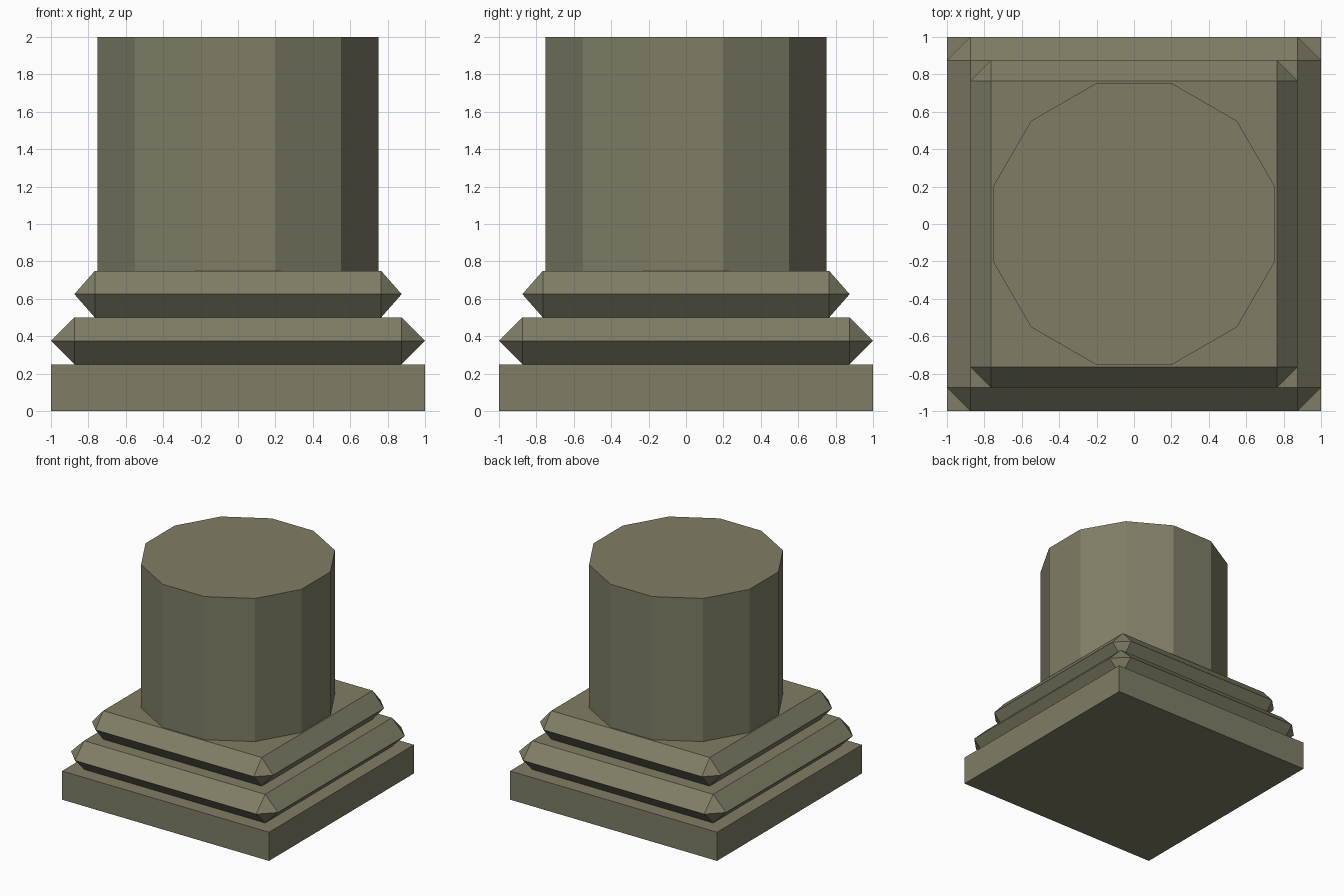
import bpy, bmesh, math

if "Cube" in bpy.data.objects:
    bpy.data.objects.remove(bpy.data.objects["Cube"])

stone = bpy.data.materials.new("olive stone")
stone.diffuse_color = (0.216, 0.205, 0.133, 1)
stone.use_nodes = True
stone.node_tree.nodes["Principled BSDF"].inputs["Base Color"].default_value = stone.diffuse_color


def finish(name, bm):
    bmesh.ops.recalc_face_normals(bm, faces=bm.faces)
    mesh = bpy.data.meshes.new(name)
    bm.to_mesh(mesh)
    bm.free()
    mesh.materials.append(stone)
    obj = bpy.data.objects.new(name, mesh)
    bpy.context.collection.objects.link(obj)


def ring_points(half, chamfer, z):
    """Square outline, with cut corners when chamfer is above zero."""
    c = half - chamfer
    corners = [(1, 1), (-1, 1), (-1, -1), (1, -1)]
    pts = []
    for sx, sy in corners:
        pts += [(sx * half, sy * c, z), (sx * c, sy * half, z)] if chamfer else [(sx * half, sy * half, z)]
    return pts


# Square plinth
bm = bmesh.new()
bmesh.ops.create_cube(bm, size=1)
for v in bm.verts:
    v.co = (v.co.x * 2, v.co.y * 2, (v.co.z + 0.5) * 0.25)
finish("plinth", bm)


# Square mouldings with a pointed, corner-cut waist: convex, so hull the rings
def moulding(name, inner, outer, z0):
    bm = bmesh.new()
    for p in (ring_points(inner, 0, z0) + ring_points(outer, outer - inner, z0 + 0.125)
              + ring_points(inner, 0, z0 + 0.25)):
        bm.verts.new(p)
    bmesh.ops.convex_hull(bm, input=bm.verts)
    bmesh.ops.dissolve_limit(bm, angle_limit=math.radians(1), verts=bm.verts, edges=bm.edges)
    finish(name, bm)


moulding("lower_moulding", 0.875, 1.0, 0.25)
moulding("upper_moulding", 0.765, 0.875, 0.5)

# Twelve-sided column shaft with flats facing the axes
bm = bmesh.new()
radius = 0.7525 / math.cos(math.radians(15))
rim = [bm.verts.new((radius * math.cos(a), radius * math.sin(a), 0.75))
       for a in (math.radians(15 + 30 * i) for i in range(12))]
base = bm.faces.new(rim)
top = bmesh.ops.extrude_face_region(bm, geom=[base], use_keep_orig=True)
for v in top["geom"]:
    if isinstance(v, bmesh.types.BMVert):
        v.co.z = 2.0
finish("column_shaft", bm)
